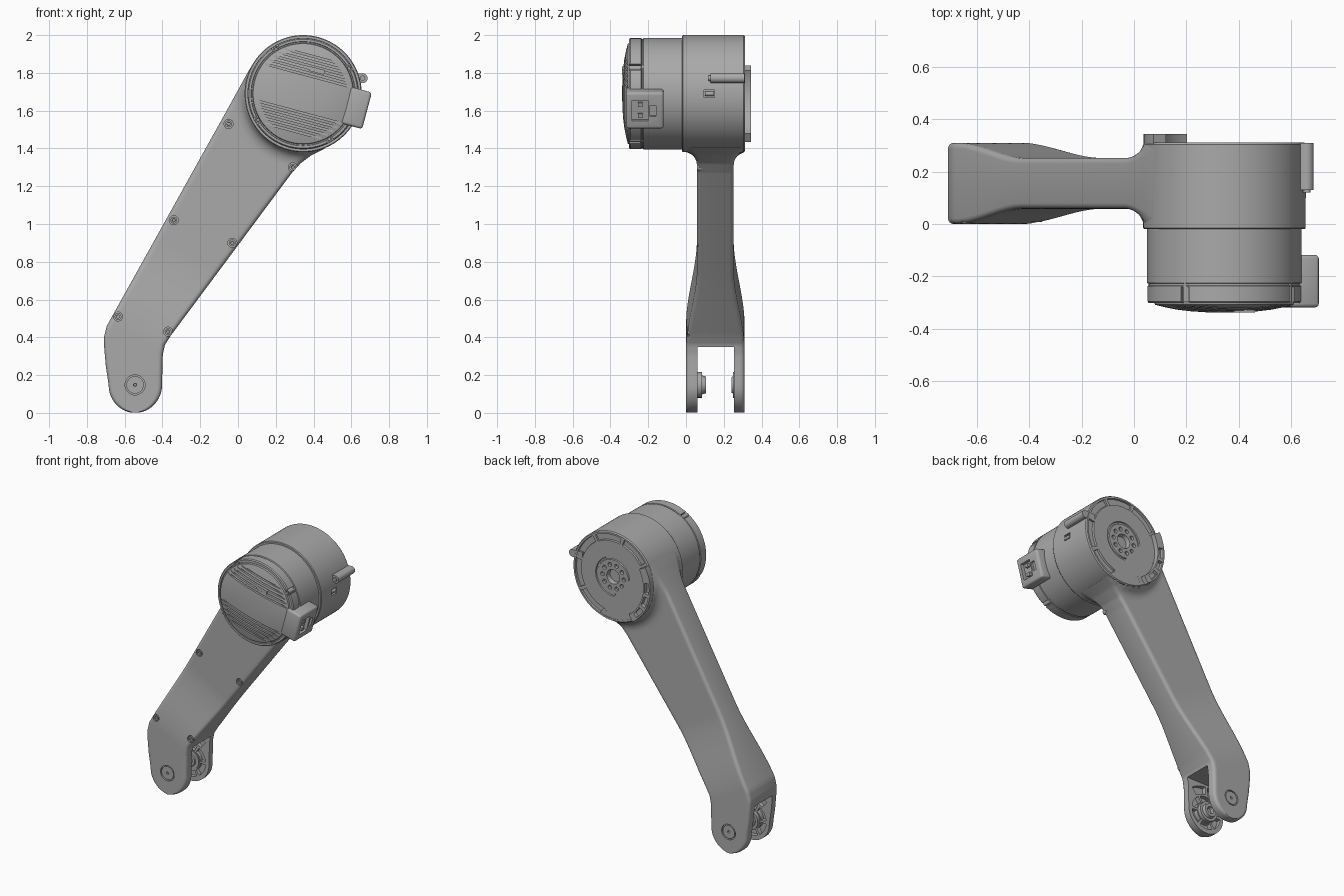
import bpy, bmesh
from math import sin, cos, pi, radians, hypot, sqrt

if "Cube" in bpy.data.objects:
    bpy.data.objects.remove(bpy.data.objects["Cube"])

grey = bpy.data.materials.new("satin grey")
grey.use_nodes = True
COLOUR = (0.4, 0.4, 0.4, 1)
grey.diffuse_color = COLOUR
grey.node_tree.nodes["Principled BSDF"].inputs["Base Color"].default_value = COLOUR

HUB = (0.345, 1.69)      # motor axis in x, z
PIVOT = (-0.545, 0.148)  # fork axis in x, z
MID = 0.155              # middle of the arm in y
TILT = radians(-15)


def loft(name, rings, bevel=0):
    """Skin equal rings of points and cap both ends."""
    bm = bmesh.new()
    rows = [[bm.verts.new(p) for p in ring] for ring in rings]
    n = len(rows[0])
    for a, b in zip(rows, rows[1:]):
        for i in range(n):
            j = (i + 1) % n
            bm.faces.new((a[i], a[j], b[j], b[i]))
    bm.faces.new(rows[0])
    bm.faces.new(rows[-1])
    if bevel:
        bmesh.ops.bevel(bm, geom=bm.edges[:], offset=bevel, segments=3, profile=0.5, affect='EDGES')
    bmesh.ops.recalc_face_normals(bm, faces=bm.faces[:])
    mesh = bpy.data.meshes.new(name)
    bm.to_mesh(mesh)
    bm.free()
    mesh.materials.append(grey)
    ob = bpy.data.objects.new(name, mesh)
    bpy.context.collection.objects.link(ob)
    return ob


def polar(centre, r, angle):
    return centre[0] + r * cos(angle), centre[1] + r * sin(angle)


def lathe(name, centre, profile, n=32):
    """Turn (radius, y) pairs about an axis along y."""
    rings = []
    for r, y in profile:
        pts = [polar(centre, r, 2 * pi * i / n) for i in range(n)]
        rings.append([(x, y, z) for x, z in pts])
    return loft(name, rings)


def disc(name, centre, r, y0, y1, n=24):
    return lathe(name, centre, [(r, y0), (r, y1)], n)


def arc_block(name, centre, r0, r1, a0, a1, y0, y1, steps=12):
    rings = []
    for i in range(steps + 1):
        a = radians(a0 + (a1 - a0) * i / steps)
        (xa, za), (xb, zb) = polar(centre, r0, a), polar(centre, r1, a)
        rings.append([(xa, y0, za), (xb, y0, zb), (xb, y1, zb), (xa, y1, za)])
    return loft(name, rings)


def box(name, u, v, y, angle=0.0, origin=(0, 0), bevel=0):
    """Block from ranges along a turned u, v frame in x, z and along y."""
    def place(a, b, h):
        return (origin[0] + a * cos(angle) - b * sin(angle), h,
                origin[1] + a * sin(angle) + b * cos(angle))
    return loft(name, [[place(u[0], v[0], h), place(u[1], v[0], h),
                        place(u[1], v[1], h), place(u[0], v[1], h)] for h in y], bevel)


def cut(target, cutters):
    for c in cutters:
        mod = target.modifiers.new("cut", 'BOOLEAN')
        mod.object, mod.solver = c, 'EXACT'
        bpy.context.view_layer.objects.active = target
        bpy.ops.object.modifier_apply(modifier=mod.name)
        bpy.data.objects.remove(c)


# Arm: outline pairs (left x, left z, right x, right z) with varying thickness
def half_depth(x, z):
    t = min(1, max(0, (0.49 * x + 0.87 * z - 0.08) / 0.52))
    h = 0.155 - 0.058 * t * t * (3 - 2 * t)
    d = min(1, max(0, (hypot(x - HUB[0], z - HUB[1]) - 0.31) / 0.075))
    return max(h, 0.155 - 0.058 * sqrt(1 - (1 - d) ** 2))


stations = []
for k in range(1, 13):
    a = pi / 2 * k / 12
    z = PIVOT[1] * (1 - cos(a))
    stations.append((PIVOT[0] - 0.14 * sin(a), z, PIVOT[0] + 0.143 * sin(a), z))
KEYS = [((-.70, .25, -.40, .26), 4), ((-.708, .34, -.398, .31), 4), ((-.71, .40, -.387, .36), 3),
        ((-.695, .46, -.355, .41), 4), ((-.05, 1.618, .235, 1.203), 50),
        ((.02, 1.745, .285, 1.27), 14), ((.05, 1.80, .33, 1.32), 8),
        ((.075, 1.842, .39, 1.365), 8), ((.1, 1.85, .46, 1.40), 4)]
for key, steps in KEYS:
    last = stations[-1]
    for k in range(1, steps + 1):
        stations.append(tuple(p + (q - p) * k / steps for p, q in zip(last, key)))

rings = []
for lx, lz, rx, rz in stations:
    width = hypot(rx - lx, rz - lz)
    r = min(0.022, 0.4 * width)
    corner = [(r * (1 - cos(a)), r * (1 - sin(a))) for a in (0, pi / 8, pi / 4, 3 * pi / 8, pi / 2)]
    row = [(d / width, drop) for d, drop in corner]
    row += [((r + (width - 2 * r) * i / 28) / width, 0) for i in range(1, 28)]
    row += [(1 - d / width, drop) for d, drop in reversed(corner)]
    pts = []
    for s, drop in row:
        x, z = lx + (rx - lx) * s, lz + (rz - lz) * s
        pts.append((x, half_depth(x, z) - drop, z))
    rings.append([(x, MID - h, z) for x, h, z in pts] + [(x, MID + h, z) for x, h, z in reversed(pts)])
arm = loft("arm", rings)

# Fork slot, weight-saving pockets and pivot recesses
cutters = [box("slot", (-0.9, -0.2), (-0.1, 0.35), (0.06, 0.255))]
for y0, y1 in ((0.03, 0.07), (0.245, 0.28)):
    cutters += [arc_block("pocket", PIVOT, 0.075, 0.115, a + 5, a + 55, y0, y1) for a in range(0, 360, 60)]
    cutters += [arc_block("pocket", PIVOT, 0.13, 0.185, a, a + 36, y0, y1) for a in (52, 94)]
for y0, y1 in ((-0.1, 0.012), (0.298, 0.4)):
    cutters.append(disc("recess", PIVOT, 0.053, y0, y1, 32))
SCREWS = [(-.05, 1.53), (.29, 1.30), (-.34, 1.02), (-.03, .90), (-.635, .51), (-.37, .43)]
for p in SCREWS:
    cutters.append(disc("screw_hole", p, 0.024, -0.1, MID - half_depth(*p) + 0.012))
cut(arm, cutters)
for i, p in enumerate(SCREWS):
    y = MID - half_depth(*p)
    lathe(f"arm_screw_{i + 1}", p, [(.018, y + .03), (.018, y), (.009, y), (.008, y + .008)], 20)
for name, face, inner in (("front", 0.002, 0.025), ("back", 0.308, 0.285)):
    s = 1 if face < inner else -1
    lathe(f"pivot_cap_{name}", PIVOT, [(.046, inner), (.046, face), (.009, face), (.007, face + .008 * s)])
lathe("pivot_boss_front", PIVOT, [(.068, .03), (.068, .085), (.05, .085), (.045, .105), (.025, .105), (.022, .08)])
lathe("pivot_boss_back", PIVOT, [(.068, .28), (.068, .248), (.045, .248), (.042, .24), (.025, .24), (.022, .26)])

# Joint housing with a recessed rear face
housing = lathe("joint_housing", HUB, [
    (.28, -.02), (.306, -.02), (.31, -.015), (.31, .304), (.304, .312), (.292, .312), (.29, .298),
    (.25, .298), (.247, .31), (.135, .31), (.132, .303), (.122, .303), (.118, .31), (.05, .31),
    (.045, .28), (.01, .28)], 96)
holes = [disc("bolt_hole", polar(HUB, 0.083, 2 * pi * i / 10), 0.014, 0.29, 0.35, 16) for i in range(10)]
holes.append(box("side_window", (0.295, 0.4), (-0.02, 0.02), (0.095, 0.15), 0, HUB))
cut(housing, holes)
disc("side_button", (0.645, 1.69), 0.012, 0.10, 0.145)
for i in range(8):
    arc_block(f"rear_bridge_{i + 1}", HUB, 0.245, 0.295, 45 * i + 12, 45 * i + 17, 0.29, 0.311, 3)

# Raised travel stop on the rear rim
stop = arc_block("travel_stop", HUB, 0.255, 0.309, 151, 236, 0.29, 0.343, 24)
cut(stop, [arc_block("stop_pocket", HUB, 0.266, 0.298, a, a + 15, 0.318, 0.4) for a in (172, 192, 212)])

# Side lug with its screw
disc("side_lug", (0.66, 1.772), 0.026, 0.13, 0.31)
box("side_lug_web", (0.58, 0.66), (1.75, 1.797), (0.13, 0.31))
disc("side_lug_screw", (0.66, 1.772), 0.014, 0.12, 0.14, 16)

# Motor can with a domed, grooved end cap
motor = lathe("motor_can", HUB, [
    (.28, .02), (.295, .01), (.295, -.225), (.289, -.228), (.289, -.234), (.294, -.237), (.294, -.295),
    (.288, -.302), (.276, -.302), (.274, -.297), (.268, -.297), (.265, -.308), (.23, -.317), (.18, -.327),
    (.13, -.333), (.07, -.337), (.015, -.338)], 96)
grooves = []
for side in (-1, 1):
    for k in range(5):
        v = side * (0.10 + 0.026 * k)
        reach = sqrt(0.255 ** 2 - v * v)
        grooves.append(box("groove", (-reach, reach), (v - .005, v + .005), (-0.4, -0.308), TILT, HUB))
RIM_ANGLES = [radians(a) for a in (121, 29, 210, -60)]
for a in RIM_ANGLES:
    grooves.append(box("notch", (0.268, 0.35), (-0.018, 0.018), (-0.4, -0.24), a, HUB))
cut(motor, grooves)
for i, a in enumerate(RIM_ANGLES):
    p = polar(HUB, 0.277, a)
    lathe(f"cap_screw_{i + 1}", p, [(.016, -.22), (.016, -.298), (.009, -.298), (.008, -.288)], 20)
box("cap_badge", (0.0, 0.08), (0.125, 0.15), (-0.338, -0.31), TILT, HUB)

# Cable connector on the side of the motor
plug = box("cable_connector", (0.235, 0.35), (-0.1, 0.1), (-0.318, -0.118), TILT, HUB, 0.014)
cut(plug, [box("socket", (0.325, 0.4), (-0.055, 0.055), (-0.285, -0.2), TILT, HUB),
           box("latch_gap", (0.335, 0.4), (-0.03, 0.03), (-0.19, -0.16), TILT, HUB)])
for i, v in enumerate((-0.03, 0.03)):
    box(f"connector_pin_{i + 1}", (0.3, 0.345), (v - .012, v + .012), (-0.255, -0.23), TILT, HUB)

# Smooth curved faces, keep machined edges crisp
bpy.ops.object.select_all(action='DESELECT')
for ob in bpy.context.collection.objects:
    if ob.type == 'MESH' and grey.name in ob.data.materials:
        ob.select_set(True)
bpy.context.view_layer.objects.active = arm
bpy.ops.object.shade_smooth_by_angle(angle=radians(32))
